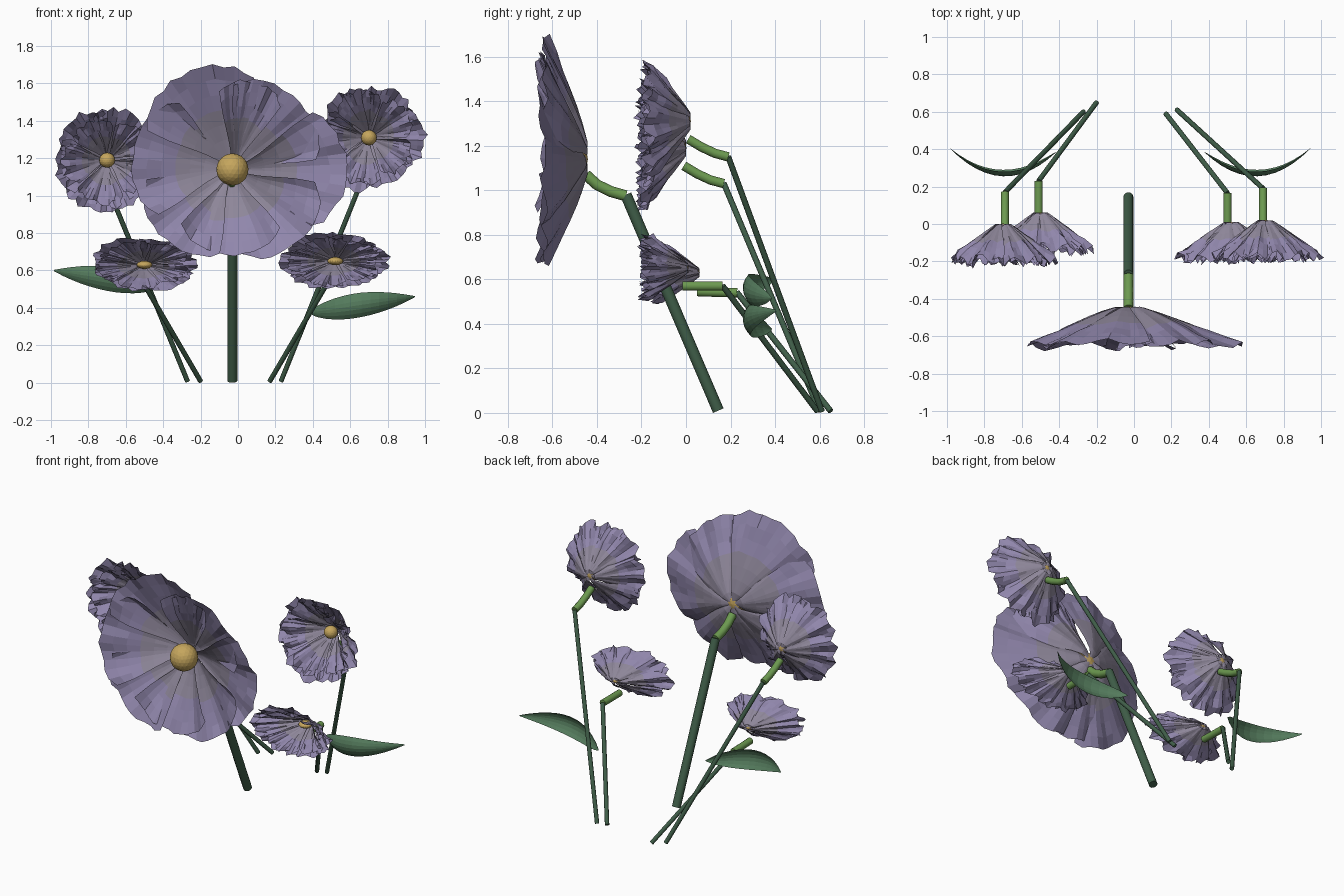
import bpy, bmesh, math, random
from mathutils import Vector

if "Cube" in bpy.data.objects:
    bpy.data.objects.remove(bpy.data.objects["Cube"])

random.seed(4)


def material(name, rgb):
    m = bpy.data.materials.new(name)
    m.diffuse_color = (*rgb, 1)
    m.use_nodes = True
    m.node_tree.nodes["Principled BSDF"].inputs["Base Color"].default_value = m.diffuse_color
    return m


PURPLE = material("petal_purple", (0.28, 0.24, 0.41))
PALE = material("petal_base", (0.27, 0.24, 0.32))
GOLD = material("gold", (0.56, 0.38, 0.11))
STEM = material("stem_green", (0.05, 0.11, 0.065))
NECK = material("neck_green", (0.15, 0.32, 0.08))
LEAF = material("leaf_green", (0.09, 0.20, 0.11))


def finish(name, bm, mats):
    me = bpy.data.meshes.new(name)
    bm.to_mesh(me)
    bm.free()
    for m in mats:
        me.materials.append(m)
    ob = bpy.data.objects.new(name, me)
    bpy.context.collection.objects.link(ob)
    return ob


def grid(bm, nu, nv, fn, pale_rows=0):
    rows = [[bm.verts.new(fn(i / nu, 2 * j / nv - 1)) for j in range(nv + 1)]
            for i in range(nu + 1)]
    for i in range(nu):
        for j in range(nv):
            f = bm.faces.new((rows[i][j], rows[i][j + 1], rows[i + 1][j + 1], rows[i + 1][j]))
            f.material_index = 1 if i < pale_rows else 0


def tube(name, pts, radius, mat):
    cu = bpy.data.curves.new(name, 'CURVE')
    cu.dimensions = '3D'
    cu.bevel_depth = radius
    cu.bevel_resolution = 3
    cu.use_fill_caps = True
    sp = cu.splines.new('POLY')
    sp.points.add(len(pts) - 1)
    for p, co in zip(sp.points, pts):
        p.co = (*co, 1)
    cu.materials.append(mat)
    ob = bpy.data.objects.new(name, cu)
    bpy.context.collection.objects.link(ob)
    bpy.ops.object.select_all(action='DESELECT')
    ob.select_set(True)
    bpy.context.view_layer.objects.active = ob
    bpy.ops.object.convert(target='MESH')


# Flower head facing -y; petals = (angle, length, half spread, forward offset)
def flower(name, centre, petals, depth, power, ruffle, ragged, lobe, ball, squash=1.0):
    bm = bmesh.new()
    c = Vector(centre)
    flat = ball * 0.9  # radius of the flat base
    for ang, length, half, lift in petals:
        phase = random.uniform(0, 6.28)
        waves = random.uniform(2.6, 3.6)

        def point(t, s):
            r = length * t * (1 - lobe * abs(s) ** 3 * t)
            r *= 1 + ragged * t * t * random.uniform(-1, 1)
            a = math.radians(ang + half * s * (0.7 + 0.3 * math.sin(math.pi * min(1, t * 1.1) * 0.6)))
            d = depth * max(0, (length * t - flat) / (length - flat)) ** power
            mid = math.sin(math.pi * t * 0.85)
            d += (lift + length * (0.055 * s + 0.055 * s * s)) * mid
            d += ruffle * t ** 2 * (math.sin(waves * s * math.pi + phase) * 0.75
                                    + random.uniform(-0.4, 0.4))
            return c + Vector((r * math.cos(a), -d, r * math.sin(a) * squash))

        grid(bm, 7, 13, point, 4)
    finish(name + "_petals", bm, [PURPLE, PALE])

    # Golden centre
    bm = bmesh.new()
    bmesh.ops.create_icosphere(bm, subdivisions=3, radius=ball)
    for v in bm.verts:
        v.co.z *= squash
        v.co += c + Vector((0, -ball * 0.95, 0))
    finish(name + "_centre", bm, [GOLD])


# Large front bloom
flower("large_bloom", (-0.03, -0.445, 1.14),
       [(116, 0.57, 40, 0.0), (48, 0.51, 42, 0.0), (0, 0.605, 36, 0.01), (-46, 0.52, 38, 0.0),
        (-92, 0.455, 42, 0.012), (-136, 0.52, 38, 0.0), (170, 0.535, 42, 0.01),
        (76, 0.48, 24, 0.03)],
       0.19, 1.15, 0.018, 0.02, 0.13, 0.086)
tube("large_stem", [(-0.03, 0.145, 0.01), (-0.03, -0.27, 0.98)], 0.027, STEM)
tube("large_neck", [(-0.03, -0.27, 0.975), (-0.03, -0.34, 0.995), (-0.03, -0.40, 1.025),
                    (-0.03, -0.45, 1.07)], 0.026, NECK)

# Small blooms: centre, neck start, neck height at the head, stem foot, squash
SMALL = [
    ("upper_left", (-0.70, 0.0, 1.19), (-0.69, 0.17, 1.03), 1.11, (-0.27, 0.60), 0.95),
    ("upper_right", (0.70, 0.02, 1.31), (0.69, 0.19, 1.15), 1.23, (0.23, 0.61), 0.97),
    ("lower_left", (-0.50, 0.06, 0.63), (-0.51, 0.23, 0.54), 0.545, (-0.20, 0.65), 0.51),
    ("lower_right", (0.52, 0.01, 0.65), (0.50, 0.165, 0.57), 0.57, (0.17, 0.59), 0.52),
]
for name, head, joint, top_z, foot, squash in SMALL:
    turn = 8 if head[0] < 0 else 0
    petals = [(turn + 60 * k, random.uniform(0.27, 0.305), 40, 0.0) for k in range(6)]
    petals += [(turn + 35 + 72 * k, random.uniform(0.235, 0.265), 35, 0.018) for k in range(5)]
    flower(name + "_bloom", head, petals, 0.19, 1.05, 0.03, 0.06, 0.15, 0.042, squash)
    x, y, z = joint
    dz = top_z - z
    tube(name + "_neck", [(x, y, z), (x, y - 0.06, z + dz * 0.2), (x, y - 0.12, z + dz * 0.55),
                          (x, y - 0.18, top_z)], 0.022, NECK)
    tube(name + "_stem", [(foot[0], foot[1], 0.008), joint], 0.0135, STEM)

# Pair of curved leaves, mirrored with the left one higher
for side, name, shift, rise in ((1, "right_leaf", 0.0, 0.0), (-1, "left_leaf", -0.04, 0.14)):
    bm = bmesh.new()

    def leaf_point(t, s):
        x = 0.375 + 0.57 * t
        y = 0.265 + 0.14 * (2 * t - 1) ** 2 - 0.02 * (1 - t)
        z = 0.375 + 0.085 * t * t + 0.02 * math.sin(math.pi * t)
        w = 0.066 * math.sin(math.pi * t ** 0.85) ** 0.8 if 0 < t < 1 else 0.003
        return Vector((side * x + shift, y + (0.03 * s * s - 0.005 * s) * w / 0.066,
                       z + w * s + rise))

    grid(bm, 12, 6, leaf_point)
    finish(name, bm, [LEAF])
